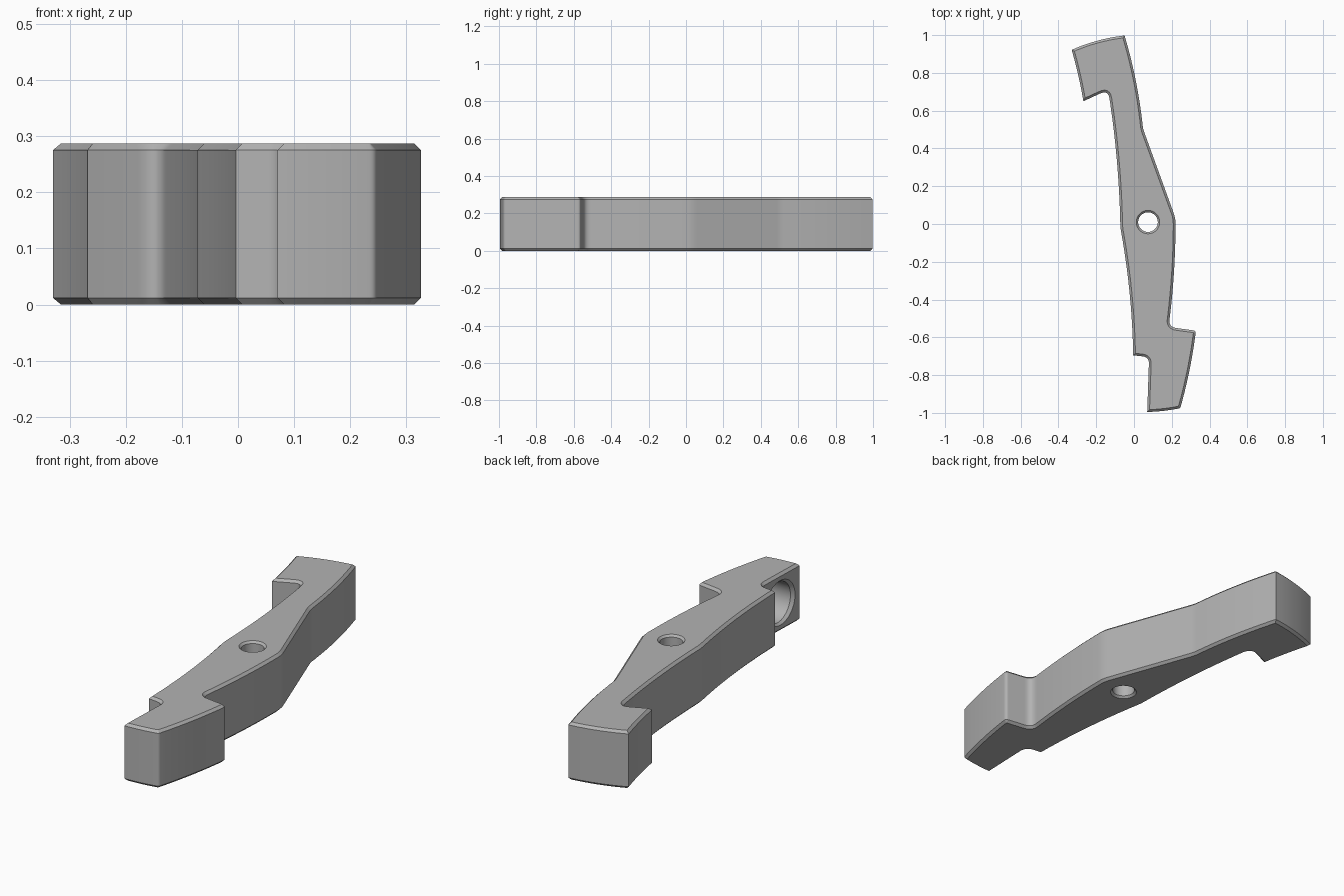
import bpy, bmesh, math
from mathutils import Vector, Matrix

if "Cube" in bpy.data.objects:
    bpy.data.objects.remove(bpy.data.objects["Cube"])

HEIGHT, CHAMFER = 0.287, 0.012

steel = bpy.data.materials.new("satin grey")
steel.use_nodes = True
steel.diffuse_color = (0.45, 0.45, 0.45, 1)
steel.node_tree.nodes["Principled BSDF"].inputs["Base Color"].default_value = steel.diffuse_color

# Outline corners, clockwise: x, y, fillet length, outward bulge of the next edge
CORNERS = [
    (-0.33, 0.922, 0, 0.011), (-0.05, 0.998, 0, 0.012),
    (0.048, 0.503, 0.02, 0), (0.22, 0.03, 0.03, 0.01),
    (0.183, -0.545, 0.04, 0), (0.328, -0.565, 0.016, 0.008),
    (0.245, -0.975, 0.01, 0.004), (0.07, -0.995, 0, 0),
    (0.08, -0.705, 0.035, 0), (-0.004, -0.695, 0, -0.014),
    (-0.072, -0.02, 0.02, -0.013), (-0.137, 0.71, 0.045, 0),
    (-0.268, 0.65, 0, -0.004),
]


def outline(corners, steps=10):
    """Curved edges joined by rounded or sharp corners."""
    n = len(corners)
    edges = []
    for i, (x, y, r, bulge) in enumerate(corners):
        a, b = Vector((x, y)), Vector(corners[(i + 1) % n][:2])
        d = (b - a).normalized()
        out = Vector((-d.y, d.x))
        count = steps if bulge else 1
        edges.append([a.lerp(b, k / count) + out * 4 * bulge * (k / count) * (1 - k / count)
                      for k in range(count + 1)])
    pts = []
    for i, (x, y, r, bulge) in enumerate(corners):
        c, edge = Vector((x, y)), edges[i]
        if r:
            p = c + (edges[i - 1][-2] - c).normalized() * r
            q = c + (edge[1] - c).normalized() * r
            for k in range(7):
                t = k / 6
                pts.append(p * (1 - t) ** 2 + c * 2 * t * (1 - t) + q * t * t)
        else:
            pts.append(c)
        pts += edge[1:-1]
    return pts


def make_object(name, bm):
    bmesh.ops.recalc_face_normals(bm, faces=bm.faces)
    mesh = bpy.data.meshes.new(name)
    bm.to_mesh(mesh)
    bm.free()
    mesh.materials.append(steel)
    ob = bpy.data.objects.new(name, mesh)
    bpy.context.collection.objects.link(ob)
    return ob


def lathe_cutter(name, profile, matrix):
    """Revolve (radius, height) points about z, then place the solid."""
    bm = bmesh.new()
    verts = [bm.verts.new((r, 0, z)) for r, z in profile]
    edges = [bm.edges.new(pair) for pair in zip(verts, verts[1:])]
    bmesh.ops.spin(bm, geom=verts + edges, cent=(0, 0, 0), axis=(0, 0, 1),
                   angle=math.tau, steps=48, use_duplicate=False)
    bmesh.ops.remove_doubles(bm, verts=bm.verts, dist=1e-5)
    bm.transform(matrix)
    ob = make_object(name, bm)
    ob.hide_render = True
    return ob


# Lever body: extruded outline with chamfered rims
bm = bmesh.new()
base = bm.faces.new([bm.verts.new((p.x, p.y, 0)) for p in outline(CORNERS)])
top = bmesh.ops.extrude_face_region(bm, geom=[base], use_keep_orig=True)
bmesh.ops.translate(bm, vec=(0, 0, HEIGHT),
                    verts=[g for g in top["geom"] if isinstance(g, bmesh.types.BMVert)])
bmesh.ops.recalc_face_normals(bm, faces=bm.faces)
rims = [e for e in bm.edges if abs(e.verts[0].co.z - e.verts[1].co.z) < 1e-5]
bmesh.ops.bevel(bm, geom=rims, offset=CHAMFER, offset_type='OFFSET', segments=1,
                affect='EDGES', clamp_overlap=False)
lever = make_object("lever_body", bm)

# Pivot hole through the middle, chamfered at both ends
R = 0.052
pivot = lathe_cutter("pivot_hole_cutter", [
    (0, -0.02), (R + 0.03, -0.02), (R, 0.01), (R, HEIGHT - 0.01),
    (R + 0.03, HEIGHT + 0.02), (0, HEIGHT + 0.02)], Matrix.Translation((0.074, 0.01, 0)))

# Blind spring pocket in the side of the front tip
S = 0.1
pocket = lathe_cutter("spring_pocket_cutter", [
    (0, -0.03), (S + 0.04, -0.03), (S, 0.01), (S, 0.13), (0, 0.13)],
    Matrix.Translation((0.076, -0.845, HEIGHT / 2)) @ Matrix.Rotation(math.pi / 2, 4, 'Y'))

bpy.context.view_layer.objects.active = lever
for cutter in (pivot, pocket):
    cut = lever.modifiers.new(cutter.name, 'BOOLEAN')
    cut.operation = 'DIFFERENCE'
    cut.solver = 'EXACT'
    cut.object = cutter
    bpy.ops.object.modifier_apply(modifier=cut.name)
    bpy.data.objects.remove(cutter)

bpy.ops.object.select_all(action='DESELECT')
lever.select_set(True)
bpy.ops.object.shade_smooth_by_angle(angle=math.radians(30))
